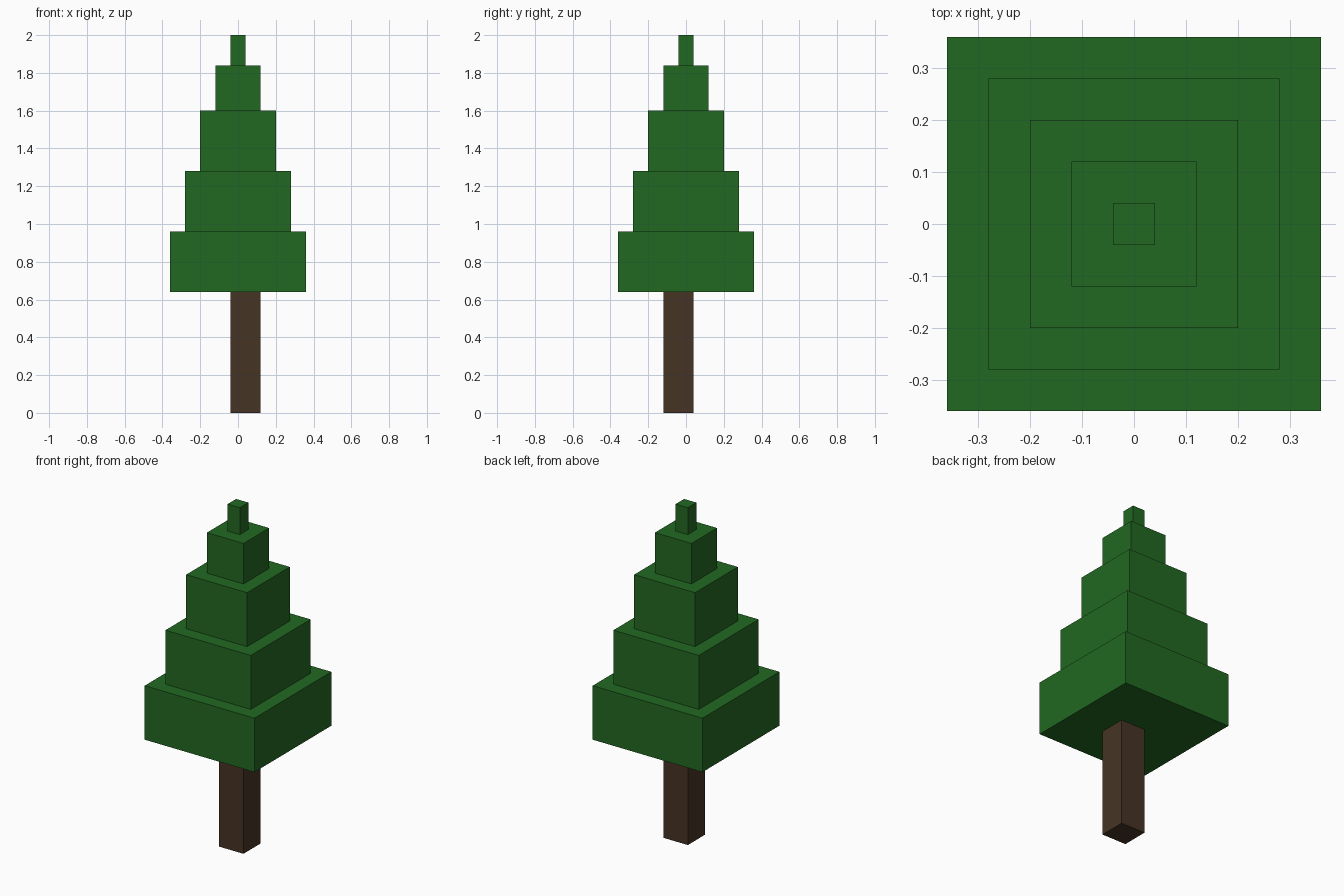
import bpy

cube = bpy.data.objects.get("Cube")
if cube:
    bpy.data.objects.remove(cube, do_unlink=True)


def make_material(name, rgb):
    mat = bpy.data.materials.new(name)
    mat.use_nodes = True
    colour = (*rgb, 1.0)
    mat.diffuse_color = colour
    mat.node_tree.nodes["Principled BSDF"].inputs["Base Color"].default_value = colour
    return mat


def square_block(name, half, z0, z1, mat, x=0.0, y=0.0):
    """Square upright block from z0 to z1, centred on (x, y)."""
    bpy.ops.mesh.primitive_cube_add(size=1, location=(x, y, (z0 + z1) / 2))
    obj = bpy.context.object
    obj.name = name
    obj.scale = (2 * half, 2 * half, z1 - z0)
    bpy.ops.object.transform_apply(location=False, rotation=False, scale=True)
    obj.data.materials.append(mat)
    return obj


leaf_green = make_material("leaf green", (0.016, 0.138, 0.016))
bark_brown = make_material("bark brown", (0.061, 0.034, 0.018))

# Trunk, set slightly off centre
square_block("trunk", 0.08, 0.0, 0.64, bark_brown, x=0.04, y=-0.04)

# Foliage tiers, each narrower than the one below: (half width, height)
tiers = [(0.36, 0.32), (0.28, 0.32), (0.20, 0.32), (0.12, 0.24), (0.04, 0.16)]
z = 0.64
for i, (half, height) in enumerate(tiers, 1):
    square_block(f"foliage_tier_{i}", half, z, z + height, leaf_green)
    z += height
